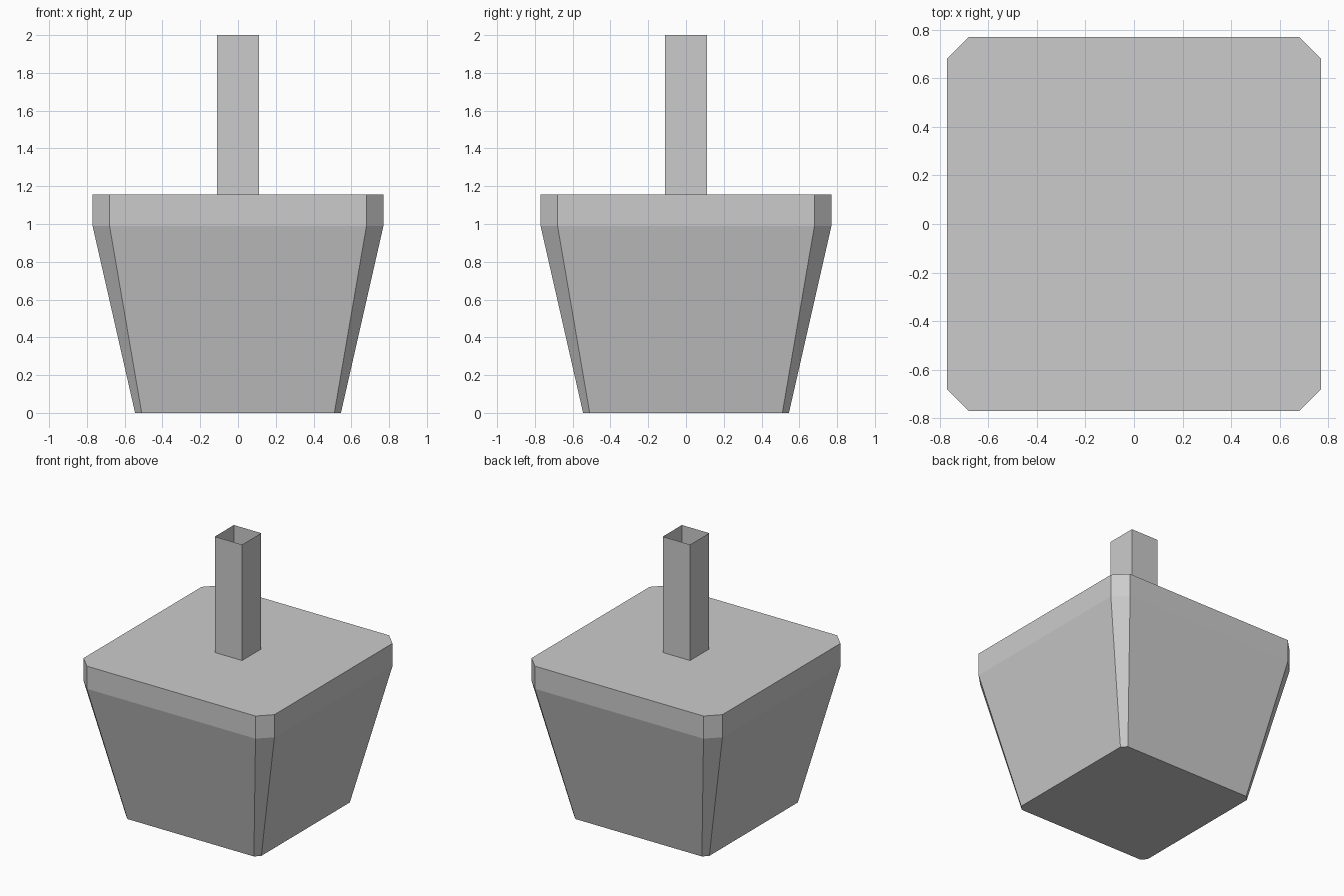
import bpy, bmesh

if "Cube" in bpy.data.objects:
    bpy.data.objects.remove(bpy.data.objects["Cube"])


def loft(name, rings, cap):
    """Join matching horizontal rings (list of xy points, z) with flat quads."""
    bm = bmesh.new()
    loops = [[bm.verts.new((x, y, z)) for x, y in pts] for pts, z in rings]
    n = len(loops[0])
    for low, high in zip(loops, loops[1:]):
        for i in range(n):
            j = (i + 1) % n
            bm.faces.new((low[i], low[j], high[j], high[i]))
    if cap:
        bm.faces.new(loops[0][::-1])
        bm.faces.new(loops[-1])
    mesh = bpy.data.meshes.new(name)
    bm.to_mesh(mesh)
    bm.free()
    obj = bpy.data.objects.new(name, mesh)
    bpy.context.collection.objects.link(obj)
    return obj


def chamfered_square(h, c):
    """Square of half width h with corners cut back to c, anticlockwise."""
    return [(h, -c), (h, c), (c, h), (-c, h),
            (-h, c), (-h, -c), (-c, -h), (c, -h)]


# Tapered planter with an upright rim and closed top
planter_bottom = chamfered_square(0.545, 0.51)
planter_rim = chamfered_square(0.77, 0.68)
loft("planter", [(planter_bottom, 0), (planter_rim, 0.99), (planter_rim, 1.155)], True)

# Thin square trunk, open at the top
t = 0.11
trunk = [(t, -t), (t, t), (-t, t), (-t, -t)]
loft("trunk", [(trunk, 1.155), (trunk, 2.0)], False)
